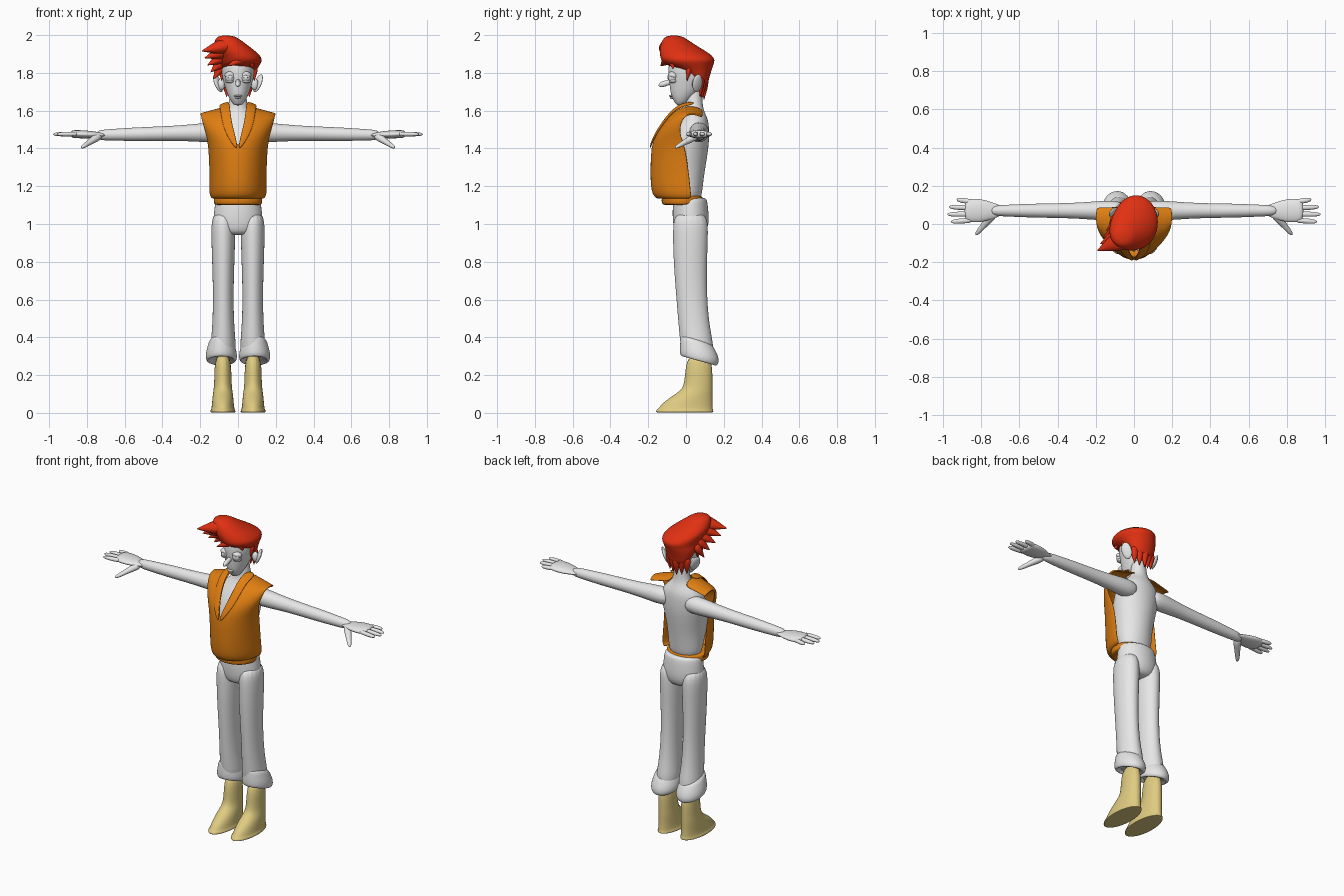
import bpy, bmesh
from math import cos, sin, pi
from mathutils import Vector, Matrix, Euler

cube = bpy.data.objects.get("Cube")
if cube:
    bpy.data.objects.remove(cube, do_unlink=True)


def material(name, red, green, blue):
    mat = bpy.data.materials.new(name)
    mat.use_nodes = True
    colour = (red, green, blue, 1)
    mat.diffuse_color = colour
    mat.node_tree.nodes["Principled BSDF"].inputs["Base Color"].default_value = colour
    return mat


WHITE = material("pale_grey", .8, .8, .8)
ORANGE = material("vest_orange", .74, .21, .006)
RED = material("hair_red", .75, .03, .006)
TAN = material("boot_tan", .74, .6, .22)


def finish(name, bm, mat, mirror=False, thickness=0, smooth_levels=2):
    """Turn a bmesh into a smooth object with the usual modifiers."""
    bmesh.ops.recalc_face_normals(bm, faces=bm.faces)
    for face in bm.faces:
        face.smooth = True
    mesh = bpy.data.meshes.new(name)
    bm.to_mesh(mesh)
    bm.free()
    mesh.materials.append(mat)
    obj = bpy.data.objects.new(name, mesh)
    bpy.context.scene.collection.objects.link(obj)
    if mirror:
        obj.modifiers.new("Mirror", "MIRROR").use_clip = True
    if thickness:
        solid = obj.modifiers.new("Solidify", "SOLIDIFY")
        solid.thickness = thickness
        solid.offset = 0
    if smooth_levels:
        subsurf = obj.modifiers.new("Subdivision", "SUBSURF")
        subsurf.levels = subsurf.render_levels = smooth_levels


def skin(name, rings, mat, mirror):
    """Join closed rings of points into a capped tube."""
    bm = bmesh.new()
    loops = [[bm.verts.new(point) for point in ring] for ring in rings]
    for low, high in zip(loops, loops[1:]):
        for i in range(len(low)):
            bm.faces.new((low[i - 1], low[i], high[i], high[i - 1]))
    bm.faces.new(loops[0])
    bm.faces.new(loops[-1])
    finish(name, bm, mat, mirror)


def ring_angles(sides):
    return [2 * pi * i / sides for i in range(sides)]


def column(name, sections, mat, x=0, mirror=False, slant=0):
    """Upright form; each section is height, depth, two radii and optional sideways shift."""
    rings = []
    for z, y, wide, deep, *shift in sections:
        rings.append([(x + sum(shift) + wide * cos(t), y + deep * sin(t), z + slant * sin(t))
                      for t in ring_angles(16)])
    skin(name, rings, mat, mirror)


def limb(name, start, end, radii, mat, flat=1, mirror=False):
    """Straight form with evenly spaced radii, flattened by a factor."""
    start, end = Vector(start), Vector(end)
    axis = (end - start).normalized()
    side = axis.cross((0, 0, 1)).normalized()
    rise = side.cross(axis)
    rings = []
    for i, radius in enumerate(radii):
        centre = start.lerp(end, i / (len(radii) - 1))
        rings.append([centre + radius * (side * cos(t) + rise * flat * sin(t))
                      for t in ring_angles(12)])
    skin(name, rings, mat, mirror)


def lock(name, start, tip, width, mirror=False):
    """Pointed tuft of hair, fattest near its root."""
    radii = [width * size for size in (.8, 1, .8, .4, .02)]
    limb(name, start, tip, radii, RED, .8, mirror)


def sheet(name, rows, mat, thickness):
    """Mirrored cloth panel made from rows of points."""
    bm = bmesh.new()
    grid = [[bm.verts.new(point) for point in row] for row in rows]
    for low, high in zip(grid, grid[1:]):
        for i in range(len(low) - 1):
            bm.faces.new((low[i], low[i + 1], high[i + 1], high[i]))
    finish(name, bm, mat, True, thickness)


def ball(name, place, size, turn=(0, 0, 0), mirror=True):
    bm = bmesh.new()
    matrix = Matrix.LocRotScale(Vector(place), Euler(turn), Vector(size))
    bmesh.ops.create_uvsphere(bm, u_segments=20, v_segments=12, radius=1, matrix=matrix)
    finish(name, bm, WHITE, mirror, smooth_levels=0)


# Torso and neck
column("torso", [
    (1.1, .01, .1, .07), (1.2, 0, .11, .09), (1.3, -.015, .12, .12), (1.42, .005, .14, .12),
    (1.5, .025, .145, .1), (1.55, .04, .12, .08), (1.59, .045, .07, .055),
    (1.63, .042, .046, .045), (1.75, .04, .044, .045)], WHITE)

# Arms, palms, fingers and thumbs
limb("arm", (.05, .07, 1.487), (.76, .07, 1.47),
     (.055, .055, .046, .041, .039, .037, .032, .028), WHITE, mirror=True)
limb("palm", (.69, .07, 1.47), (.89, .07, 1.477),
     (.027, .04, .055, .064, .064, .058), WHITE, .35, True)
for number, reach in enumerate((.96, .98, .97, .93)):
    spread = number - 1.5
    limb("finger_%d" % number, (.85, .068 + .032 * spread, 1.477),
         (reach, .07 + .039 * spread, 1.475), (.013, .014, .014, .013, .007), WHITE, .9, True)
limb("thumb", (.73, .06, 1.47), (.83, -.058, 1.403),
     (.02, .024, .02, .016, .014, .008), WHITE, .9, True)

# Trousers: hips, legs and flared slanted cuffs
column("trouser_hips", [
    (1.14, .022, .108, .08), (1.13, .022, .122, .092), (1.06, .024, .13, .098),
    (1, .026, .134, .097), (.96, .024, .11, .085), (.94, .022, .07, .06)], WHITE)
column("trouser_leg", [
    (1.07, .024, .06, .09), (.96, .024, .066, .096), (.8, .022, .06, .09), (.6, .03, .054, .082),
    (.44, .045, .06, .084), (.35, .06, .07, .09), (.3, .06, .06, .08)], WHITE, .078, True)
column("trouser_cuff", [
    (.4, .052, .06, .08), (.36, .062, .072, .094), (.315, .071, .085, .106),
    (.28, .07, .084, .104), (.27, .068, .07, .085), (.3, .066, .05, .07)],
    WHITE, .088, True, -.025)

# Boots: sole, toe slope and straight shaft
column("boot", [
    (.002, -.007, .066, .154), (.004, -.007, .068, .156), (.015, -.007, .067, .154),
    (.02, -.003, .062, .148), (.05, .007, .059, .136), (.085, .03, .056, .112),
    (.12, .058, .051, .084), (.16, .067, .046, .074), (.32, .07, .045, .071)],
    TAN, .08, True)

# Open-backed vest: rows run from the hem up and over the shoulders
vest_rows = []
for z, width, front, rear, opening in (
        (1.135, .13, -.14, .03, 0), (1.15, .152, -.18, .03, 0), (1.25, .147, -.187, .02, 0),
        (1.4, .152, -.182, 0, 0), (1.47, .165, -.16, -.03, .015), (1.54, .182, -.116, -.03, .034),
        (1.63, .196, -.045, -.005, .05), (1.64, .2, .05, .05, .052), (1.61, .194, .09, .085, .055)):
    row = []
    for step in range(6):
        turn = step / 5 * pi / 2
        x = opening + (width - opening) * sin(turn)
        y = rear + (front - rear) * cos(turn)
        drop = max(0, z - 1.5) * .4 * x / width
        row.append((x, y, z - drop))
    vest_rows.append(row)
sheet("vest", vest_rows, ORANGE, .012)

# Folded collar beside the neck opening
sheet("collar", [
    [(inner, y, z), (inner + width, y - .003, z - .02)]
    for z, y, inner, width in (
        (1.41, -.19, .002, .006), (1.47, -.17, .013, .038), (1.54, -.126, .032, .052),
        (1.64, -.048, .043, .055), (1.65, .05, .047, .058))], ORANGE, .01)
column("waistband", [
    (1.1, -.02, .12, .1), (1.105, -.02, .132, .112), (1.145, -.02, .132, .112),
    (1.15, -.02, .12, .1)], ORANGE)

# Head with a narrow chin
column("head", [
    (1.628, -.032, .014, .014), (1.637, -.028, .03, .028), (1.67, -.018, .05, .06),
    (1.71, 0, .066, .086), (1.75, .01, .078, .1), (1.8, .014, .09, .112),
    (1.86, .015, .088, .108), (1.91, .015, .055, .07)], WHITE)

# Face: nose, lips, eyes, lids and ears
limb("nose", (0, -.07, 1.757), (0, -.147, 1.732), (.015, .014, .013, .015, .013, .004), WHITE, 1.1)
ball("upper_lip", (0, -.078, 1.678), (.022, .012, .005), mirror=False)
ball("lower_lip", (0, -.074, 1.668), (.016, .012, .005), mirror=False)
ball("eye", (.041, -.07, 1.775), (.026, .026, .028))
ball("upper_lid", (.041, -.068, 1.787), (.03, .027, .02), (-.3, 0, 0))
ball("lower_lid", (.041, -.068, 1.757), (.027, .022, .011))
ball("iris", (.041, -.094, 1.776), (.011, .004, .012))
ball("ear", (.106, .06, 1.745), (.012, .03, .05), (.15, .35, .6))
ball("ear_root", (.088, .05, 1.74), (.02, .018, .032))

# Hair cap rising toward the front
column("hair_cap", [
    (1.73, .085, .055, .03), (1.77, .072, .082, .05), (1.82, .045, .102, .095),
    (1.85, .012, .115, .138, .01), (1.88, .01, .121, .15, .012), (1.92, -.022, .112, .122, -.022),
    (1.965, -.055, .078, .078, -.05), (2, -.065, .045, .042, -.065)], RED)

# Tufts fanning from the quiff down to the ear
root_top, root_low = Vector((-.03, -.07, 1.95)), Vector((-.08, .03, 1.85))
tip_top, tip_low = Vector((-.195, -.14, 1.915)), Vector((-.13, 0, 1.765))
for number in range(5):
    part = number / 4
    lock("swept_tuft_%d" % number, root_top.lerp(root_low, part),
         tip_top.lerp(tip_low, part), .055 - .02 * part)

# Fringe, sideburns and nape
lock("fringe", (.04, -.085, 1.88), (-.06, -.135, 1.835), .03)
lock("temple_tuft", (.05, -.07, 1.89), (.085, -.07, 1.82), .03)
lock("sideburn", (.085, .02, 1.84), (.086, .005, 1.755), .02, True)
for number in range(3):
    x = .03 * number
    lock("nape_tuft_%d" % number, (x, .1 - x / 3, 1.78), (x, .095 - x / 3, 1.655 + x / 4),
         .026, True)
